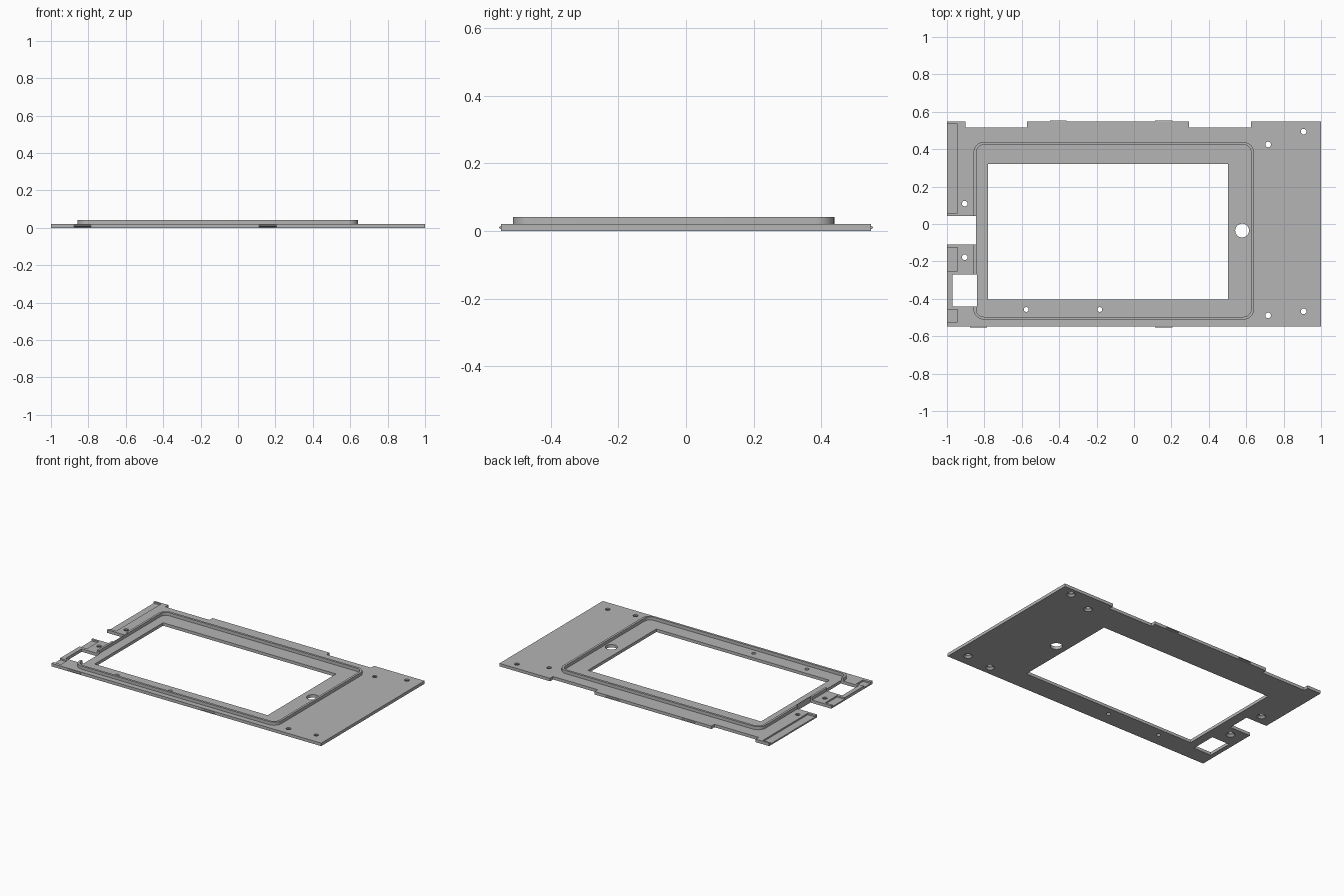
import bpy, bmesh, math

if "Cube" in bpy.data.objects:
    bpy.data.objects.remove(bpy.data.objects["Cube"], do_unlink=True)

PLATE_TOP, RIM_TOP = 0.02, 0.041
EDGE = 0.547

grey = bpy.data.materials.new("light grey")
grey.use_nodes = True
grey.diffuse_color = (0.46, 0.46, 0.46, 1)
grey.node_tree.nodes["Principled BSDF"].inputs["Base Color"].default_value = (0.46, 0.46, 0.46, 1)


def finish(name, bm):
    bmesh.ops.recalc_face_normals(bm, faces=bm.faces)
    mesh = bpy.data.meshes.new(name)
    bm.to_mesh(mesh)
    bm.free()
    mesh.materials.append(grey)
    ob = bpy.data.objects.new(name, mesh)
    bpy.context.collection.objects.link(ob)
    return ob


def prism(name, outline, z0, z1):
    """Extrude a flat outline from z0 to z1."""
    bm = bmesh.new()
    face = bm.faces.new([bm.verts.new((x, y, z0)) for x, y in outline])
    top = bmesh.ops.extrude_face_region(bm, geom=[face])["geom"]
    for v in top:
        if isinstance(v, bmesh.types.BMVert):
            v.co.z = z1
    return finish(name, bm)


def box(name, x0, x1, y0, y1, z0=-0.1, z1=0.1):
    return prism(name, [(x0, y0), (x1, y0), (x1, y1), (x0, y1)], z0, z1)


def cone(name, x, y, r0, r1, z0, z1):
    bm = bmesh.new()
    bmesh.ops.create_cone(bm, cap_ends=True, segments=32, radius1=r0, radius2=r1, depth=z1 - z0)
    bmesh.ops.translate(bm, verts=bm.verts, vec=(x, y, (z0 + z1) / 2))
    return finish(name, bm)


def cut(target, cutter):
    """Subtract a cutter and discard it."""
    cutter.hide_render = True
    mod = target.modifiers.new("cut", "BOOLEAN")
    mod.operation, mod.solver, mod.object = "DIFFERENCE", "EXACT", cutter
    bpy.context.view_layer.objects.active = target
    bpy.ops.object.modifier_apply(modifier=mod.name)
    bpy.data.objects.remove(cutter, do_unlink=True)


def rounded(x0, x1, y0, y1, r):
    pts = []
    corners = [(x1 - r, y1 - r), (x0 + r, y1 - r), (x0 + r, y0 + r), (x1 - r, y0 + r)]
    for i, (cx, cy) in enumerate(corners):
        for k in range(9):
            a = math.pi / 2 * (i + k / 8)
            pts.append((cx + r * math.cos(a), cy + r * math.sin(a)))
    return pts


# Base plate with its display opening and two shallow back-edge notches
plate = box("base_plate", -1, 1, -EDGE, EDGE, 0, PLATE_TOP)
cut(plate, box("display_opening", -0.78, 0.503, -0.404, 0.32))
for x0, x1 in ((-0.9, -0.572), (0.295, 0.625)):
    cut(plate, box("edge_notch", x0, x1, 0.515, 0.7))

# Recessed ledges along the right side
for y0, y1 in ((0.06, 0.535), (-0.25, -0.125), (-0.525, -0.457)):
    cut(plate, box("ledge", -1.1, -0.945, y0, y1, 0.01, 0.1))

# Raised rim around the display
rim = prism("display_rim", rounded(-0.858, 0.641, -0.511, 0.438, 0.055), PLATE_TOP, RIM_TOP)
cut(rim, prism("rim_inside", rounded(-0.843, 0.626, -0.496, 0.423, 0.04), -0.1, 0.1))

# Connector cutouts pass through both plate and rim
for part in (plate, rim):
    cut(part, box("side_notch", -1.1, -0.846, -0.11, 0.042))
    cut(part, box("socket_window", -0.97, -0.839, -0.441, -0.27))

# Countersunk screw holes
for x, y in ((0.717, 0.425), (0.907, 0.494), (0.717, -0.489), (0.907, -0.467),
             (-0.905, 0.109), (-0.905, -0.178)):
    cut(plate, cone("screw_hole", x, y, 0.015, 0.015, -0.1, 0.1))
    cut(plate, cone("countersink", x, y, 0.029, 0.015, -0.002, 0.012))

# Plain pin holes and the large button hole
for x, y, r in ((-0.576, -0.457, 0.013), (-0.183, -0.457, 0.013), (0.578, -0.035, 0.037)):
    cut(plate, cone("plain_hole", x, y, r, r, -0.1, 0.1))

# Wedge-shaped snap clips on the front and back edges
for i, (x0, x1, side) in enumerate(((-0.45, -0.36, 1), (0.112, 0.207, 1),
                                    (-0.878, -0.785, -1), (0.112, 0.207, -1))):
    bm = bmesh.new()
    ends = []
    for x in (x0, x1):
        ends.append([bm.verts.new((x, side * y, z)) for y, z in
                     ((EDGE - 0.002, 0.004), (EDGE + 0.006, 0.009),
                      (EDGE + 0.006, 0.011), (EDGE - 0.002, 0.016))])
        bm.faces.new(ends[-1])
    for k in range(4):
        n = (k + 1) % 4
        bm.faces.new((ends[0][k], ends[0][n], ends[1][n], ends[1][k]))
    finish(f"snap_clip_{i + 1}", bm)

# Smooth the round walls, keep edges sharp
bpy.ops.object.select_all(action="DESELECT")
for ob in (plate, rim):
    ob.select_set(True)
bpy.context.view_layer.objects.active = plate
bpy.ops.object.shade_smooth_by_angle(angle=math.radians(30))
